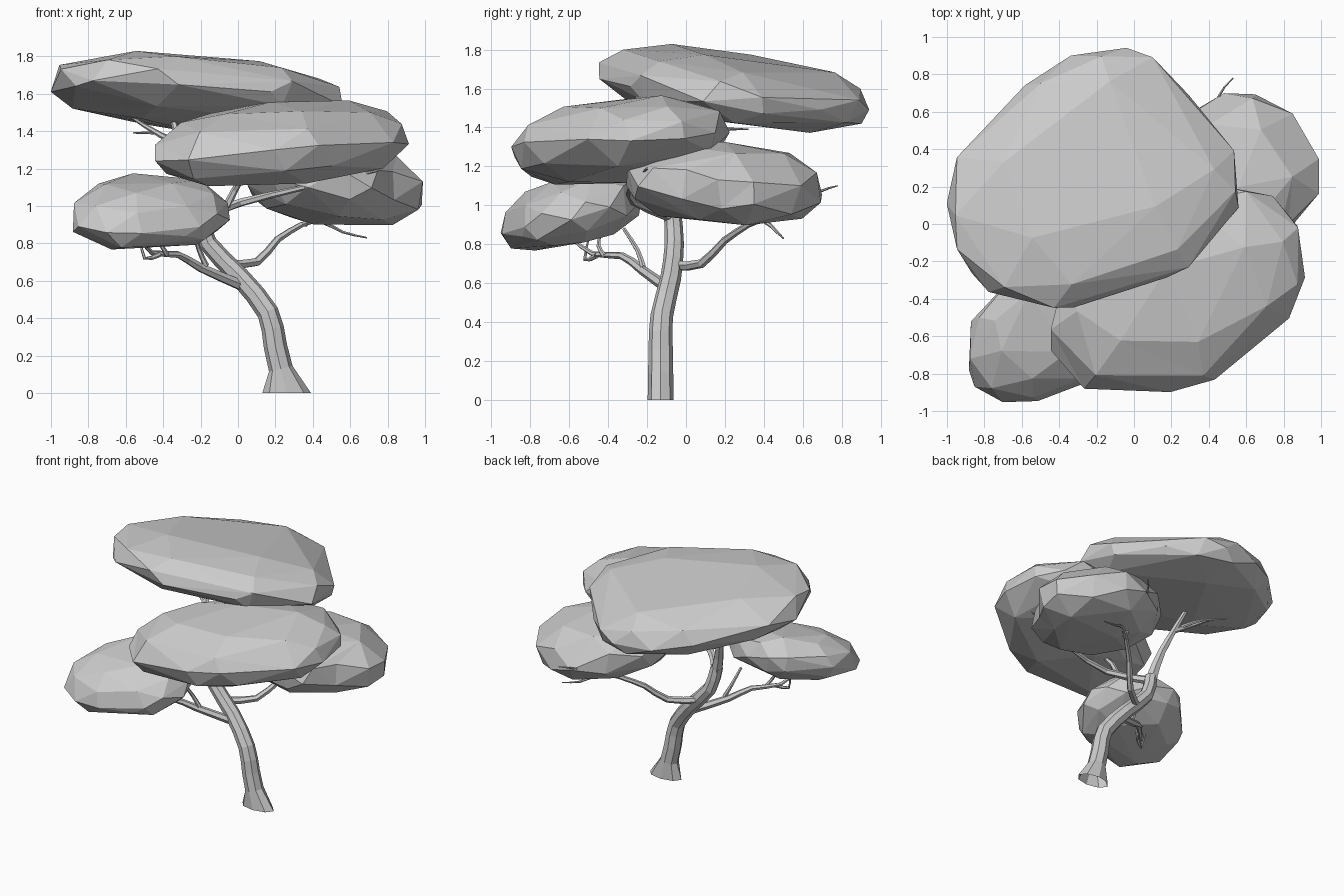
import bpy
import bmesh
import math
import random
from mathutils import Vector, Matrix

random.seed(4)
cube = bpy.data.objects.get("Cube")
if cube:
    bpy.data.objects.remove(cube, do_unlink=True)

grey = bpy.data.materials.new("plain grey")
grey.use_nodes = True
grey.diffuse_color = (0.6, 0.6, 0.6, 1)
grey.node_tree.nodes["Principled BSDF"].inputs["Base Color"].default_value = grey.diffuse_color


def make_object(name, bm):
    mesh = bpy.data.meshes.new(name)
    bmesh.ops.recalc_face_normals(bm, faces=bm.faces)
    bm.to_mesh(mesh)
    bm.free()
    mesh.materials.append(grey)
    obj = bpy.data.objects.new(name, mesh)
    bpy.context.collection.objects.link(obj)
    return obj


def spline(before, start, end, after, t):
    """Smooth value between start and end, for numbers or vectors."""
    leave, arrive = (end - before) / 2, (after - start) / 2
    bend = (start - end) * 2 + leave + arrive
    return start + leave * t + ((end - start) - leave - bend) * t ** 2 + bend * t ** 3


def leaf_pad(name, center, reach, tilt, up, down, taper):
    """Flattened faceted clump; reach holds its plan radii at equal angles."""
    bm = bmesh.new()
    bmesh.ops.create_icosphere(bm, subdivisions=4, radius=1)
    bmesh.ops.rotate(bm, verts=bm.verts, matrix=Matrix.Rotation(random.random(), 3, (1, 2, 3)))
    count = len(reach)
    for v in bm.verts:
        direction = v.co.normalized()
        angle = math.atan2(direction.y, direction.x) % math.tau
        step = angle / math.tau * count
        nearby = [reach[(int(step) + offset) % count] for offset in (-1, 0, 1, 2)]
        flatness = math.hypot(direction.x, direction.y) ** taper
        radius = flatness * spline(*nearby, step % 1) * random.uniform(0.995, 1.01)
        x, y = radius * math.cos(angle), radius * math.sin(angle)
        lift = direction.z * (up if direction.z > 0 else down) * random.uniform(0.98, 1.02)
        v.co = Vector(center) + Vector((x, y, tilt[0] * x + tilt[1] * y + lift))
    obj = make_object(name, bm)
    facets = obj.modifiers.new("facets", 'DECIMATE')
    facets.ratio = 0.06


def limb(name, thick, thin, *path, sides=6):
    """Tapered faceted tube along a smooth path, open at its start."""
    knots = [Vector(p) for p in path]
    padded = [knots[0] * 2 - knots[1]] + knots + [knots[-1] * 2 - knots[-2]]
    points = [spline(*padded[i:i + 4], t) for i in range(len(knots) - 1) for t in (0, 0.5)]
    points.append(knots[-1])
    last = len(points) - 1
    bm = bmesh.new()
    rings = []
    for i, point in enumerate(points):
        direction = points[min(i + 1, last)] - points[max(i - 1, 0)]
        turn = Vector((0, 0, 1)).rotation_difference(direction)
        radius = thick + (thin - thick) * i / last
        ring = []
        for k in range(sides):
            angle = math.tau * k / sides
            corner = Vector((math.cos(angle), math.sin(angle), 0)) * radius
            ring.append(bm.verts.new(point + turn @ corner))
        rings.append(ring)
    for low, high in zip(rings, rings[1:]):
        for k in range(sides):
            n = (k + 1) % sides
            bm.faces.new((low[k], low[n], high[n], high[k]))
    bm.faces.new(rings[-1])
    return make_object(name, bm)


# Leaf pads
leaf_pad("top_leaf_pad", center=(-.22, .22, 1.59),
         reach=(.79, .69, .74, .66, .62, .77, .81, .69, .6, .69),
         tilt=(-.06, -.12), up=.19, down=.165, taper=.65)
leaf_pad("front_leaf_pad", center=(.22, -.35, 1.32),
         reach=(.67, .73, .59, .44, .44, .62, .73, .57, .52, .52),
         tilt=(.05, .08), up=.225, down=.2, taper=.75)
leaf_pad("low_right_leaf_pad", center=(-.47, -.58, .95),
         reach=(.42, .41, .36, .36, .34, .41, .47, .39, .32, .37),
         tilt=(-.01, .21), up=.2, down=.155, taper=.75)
leaf_pad("low_left_leaf_pad", center=(.52, .22, 1.1),
         reach=(.48, .48, .49, .45, .44, .47, .5, .54, .5, .4),
         tilt=(-.07, -.05), up=.22, down=.2, taper=.75)

# Trunk, with its foot flattened on the ground and flared sideways
trunk = limb("trunk", .067, .045, (.26, -.13, 0), (.2, -.13, .25), (.16, -.125, .43),
             (.01, -.08, .62), (-.16, -.06, .8), (-.21, -.07, .97), sides=8)
for v in trunk.data.vertices[:8]:
    v.co.x += (v.co.x - .26)
    v.co.z = 0
limb("upper_trunk", .043, .015, (-.21, -.07, .95), (-.27, -.02, 1.18), (-.35, .15, 1.47))

# Branch to the left, with a twig reaching out behind
limb("left_branch", .027, .016, (-.08, -.06, .69), (.1, .08, .7), (.21, .2, .82),
     (.34, .32, .9))
limb("left_end_twig", .016, .004, (.34, .32, .9), (.44, .4, .92), (.56, .47, .86), (.69, .5, .83))
limb("left_back_twig", .014, .003, (.36, .33, .9), (.44, .66, 1.06), (.53, .78, 1.1))

# Branch to the right, with upright twigs
limb("right_branch", .03, .008, (.03, -.09, .57), (-.2, -.23, .67), (-.32, -.33, .74),
     (-.46, -.48, .75), (-.53, -.6, .84))
limb("right_upper_twig", .016, .01, (-.17, -.22, .68), (-.21, -.25, .77), (-.24, -.32, .88))
limb("right_side_twig", .014, .008, (-.38, -.42, .74), (-.41, -.45, .79), (-.46, -.44, .86))
limb("right_end_twig", .014, .005, (-.42, -.46, .74), (-.5, -.52, .72), (-.52, -.5, .83))

# Branch to the front and its fork
limb("front_branch", .03, .006, (-.2, -.07, .94), (.02, -.27, 1.02), (.36, -.28, 1.1),
     (.75, -.2, 1.19))
limb("front_fork", .022, .008, (-.06, -.24, 1), (.02, -.3, 1.15), (.05, -.62, 1.13))

# Twigs under the top leaf pad
limb("upper_twig", .02, .004, (-.31, .06, 1.32), (-.5, .12, 1.43), (-.65, .1, 1.53))
limb("upper_side_twig", .014, .004, (-.36, .08, 1.36), (-.44, .2, 1.39), (-.56, .32, 1.39))
